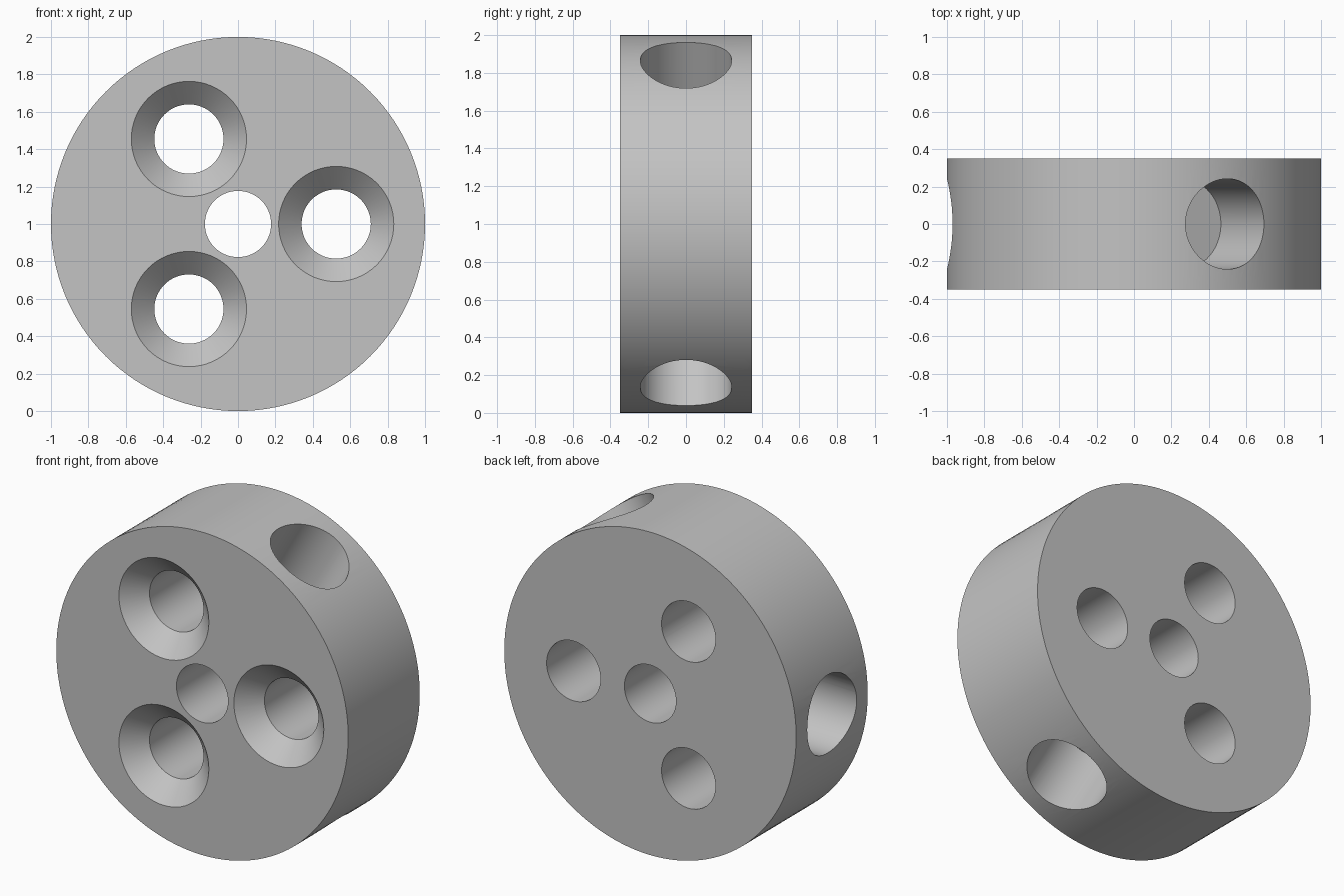
import bpy, bmesh, math
from mathutils import Matrix, Vector

cube = bpy.data.objects.get("Cube")
if cube:
    bpy.data.objects.remove(cube, do_unlink=True)

RADIUS, HALF = 1.0, 0.35
CENTRE = Vector((0, 0, RADIUS))

grey = bpy.data.materials.new("plain grey")
grey.use_nodes = True
grey.diffuse_color = (0.55, 0.55, 0.55, 1)
grey.node_tree.nodes["Principled BSDF"].inputs["Base Color"].default_value = grey.diffuse_color


def lathe(name, profile, axis, origin, segments=64):
    """Closed solid of revolution from (distance along axis, radius) pairs."""
    bm = bmesh.new()
    turn = Vector((0, 0, 1)).rotation_difference(axis).to_matrix().to_4x4()
    rings = []
    for d, r in profile:
        ring = bmesh.ops.create_circle(
            bm, segments=segments, radius=r,
            matrix=Matrix.Translation(origin) @ turn @ Matrix.Translation((0, 0, d)))
        rings.append(ring["verts"])
    for a, b in zip(rings, rings[1:]):
        for i in range(segments):
            j = (i + 1) % segments
            bm.faces.new((a[i], a[j], b[j], b[i]))
    bm.faces.new(rings[0])
    bm.faces.new(rings[-1])
    bmesh.ops.recalc_face_normals(bm, faces=bm.faces)
    mesh = bpy.data.meshes.new(name)
    bm.to_mesh(mesh)
    bm.free()
    mesh.materials.append(grey)
    obj = bpy.data.objects.new(name, mesh)
    bpy.context.collection.objects.link(obj)
    return obj


def radial(degrees):
    a = math.radians(degrees)
    return Vector((math.cos(a), 0, math.sin(a)))


# Thick round disc standing on its rim
back = Vector((0, 1, 0))
disc = lathe("disc", [(-HALF, RADIUS), (HALF, RADIUS)], back, CENTRE, 128)

# Centre bore
cutters = [lathe("centre_bore_cutter", [(-0.5, 0.177), (0.5, 0.177)], back, CENTRE)]

# Countersunk through holes, and blind holes drilled into the rim between them
BORE, SINK, EXTRA = 0.185, 0.308, 0.05
sink_profile = [(-HALF - EXTRA, SINK + EXTRA), (-HALF + SINK - BORE, BORE), (0.5, BORE)]
for angle in (0, 120, 240):
    cutters.append(lathe("countersunk_hole_cutter", sink_profile, back,
                         CENTRE + radial(angle) * 0.525))
    cutters.append(lathe("rim_hole_cutter", [(0.51, 0.242), (1.2, 0.242)],
                         radial(angle + 60), CENTRE))

for cutter in cutters:
    cutter.hide_render = True
    mod = disc.modifiers.new(cutter.name, 'BOOLEAN')
    mod.operation, mod.solver, mod.object = 'DIFFERENCE', 'EXACT', cutter

# Apply the cuts and drop the helpers
bpy.context.view_layer.update()
bpy.ops.object.select_all(action='DESELECT')
disc.select_set(True)
bpy.context.view_layer.objects.active = disc
for mod in list(disc.modifiers):
    bpy.ops.object.modifier_apply(modifier=mod.name)
for cutter in cutters:
    bpy.data.objects.remove(cutter, do_unlink=True)
bpy.ops.object.shade_smooth_by_angle(angle=math.radians(25))
